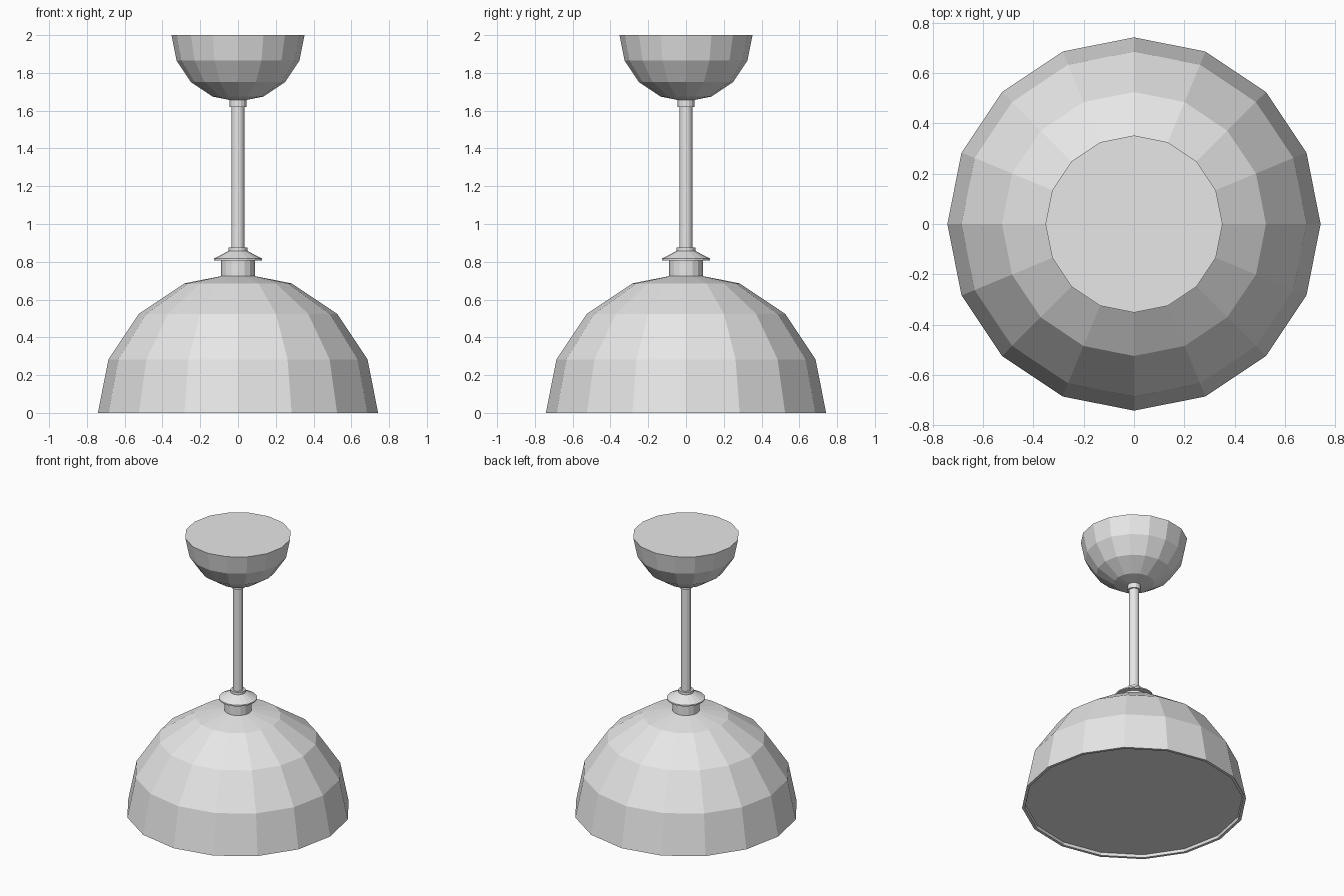
import bpy, bmesh
from math import sin, cos, pi

SIDES = 16

cube = bpy.data.objects.get("Cube")
if cube:
    bpy.data.objects.remove(cube, do_unlink=True)

grey = bpy.data.materials.new("light_grey")
grey.use_nodes = True
grey.diffuse_color = (0.8, 0.8, 0.8, 1)
grey.node_tree.nodes["Principled BSDF"].inputs["Base Color"].default_value = grey.diffuse_color


def lathe(name, profile):
    """Turn (radius, height) points around z; radius 0 closes to a pole."""
    bm = bmesh.new()
    rings = []
    for r, z in profile:
        count = SIDES if r > 0 else 1
        rings.append([bm.verts.new((r * cos(2 * pi * i / SIDES), r * sin(2 * pi * i / SIDES), z))
                      for i in range(count)])
    for low, high in zip(rings, rings[1:]):
        for i in range(SIDES):
            j = (i + 1) % SIDES
            corners = [low[i % len(low)], low[j % len(low)],
                       high[j % len(high)], high[i % len(high)]]
            bm.faces.new(list(dict.fromkeys(corners)))
    bmesh.ops.recalc_face_normals(bm, faces=bm.faces)
    mesh = bpy.data.meshes.new(name)
    bm.to_mesh(mesh)
    bm.free()
    mesh.materials.append(grey)
    obj = bpy.data.objects.new(name, mesh)
    bpy.context.collection.objects.link(obj)
    return obj


def dome(radius, base, direction):
    """Quarter-circle profile from the rim to the pole."""
    arc = [(radius * cos(k * pi / 8), base + direction * radius * sin(k * pi / 8)) for k in range(4)]
    return arc + [(0, base + direction * radius)]


# Lamp shade with a thin rim around a slightly recessed diffuser
lathe("shade", [(0, 0.02), (0.718, 0.02), (0.722, 0)] + dome(0.742, 0, 1))

# Ceiling canopy, flat on top
lathe("canopy", [(0, 2)] + dome(0.352, 2, -1))

# Neck and flared cap above the shade
lathe("neck", [(0, 0.70), (0.09, 0.70), (0.09, 0.81), (0, 0.81)])
lathe("flange", [(0, 0.808), (0.127, 0.808), (0.127, 0.817), (0.05, 0.857),
                 (0.05, 0.875), (0, 0.875)])

# Hanging rod and its upper collar
lathe("rod", [(0, 0.86), (0.034, 0.86), (0.034, 1.66), (0, 1.66)])
lathe("upper_collar", [(0, 1.62), (0.044, 1.62), (0.044, 1.67), (0, 1.67)])
